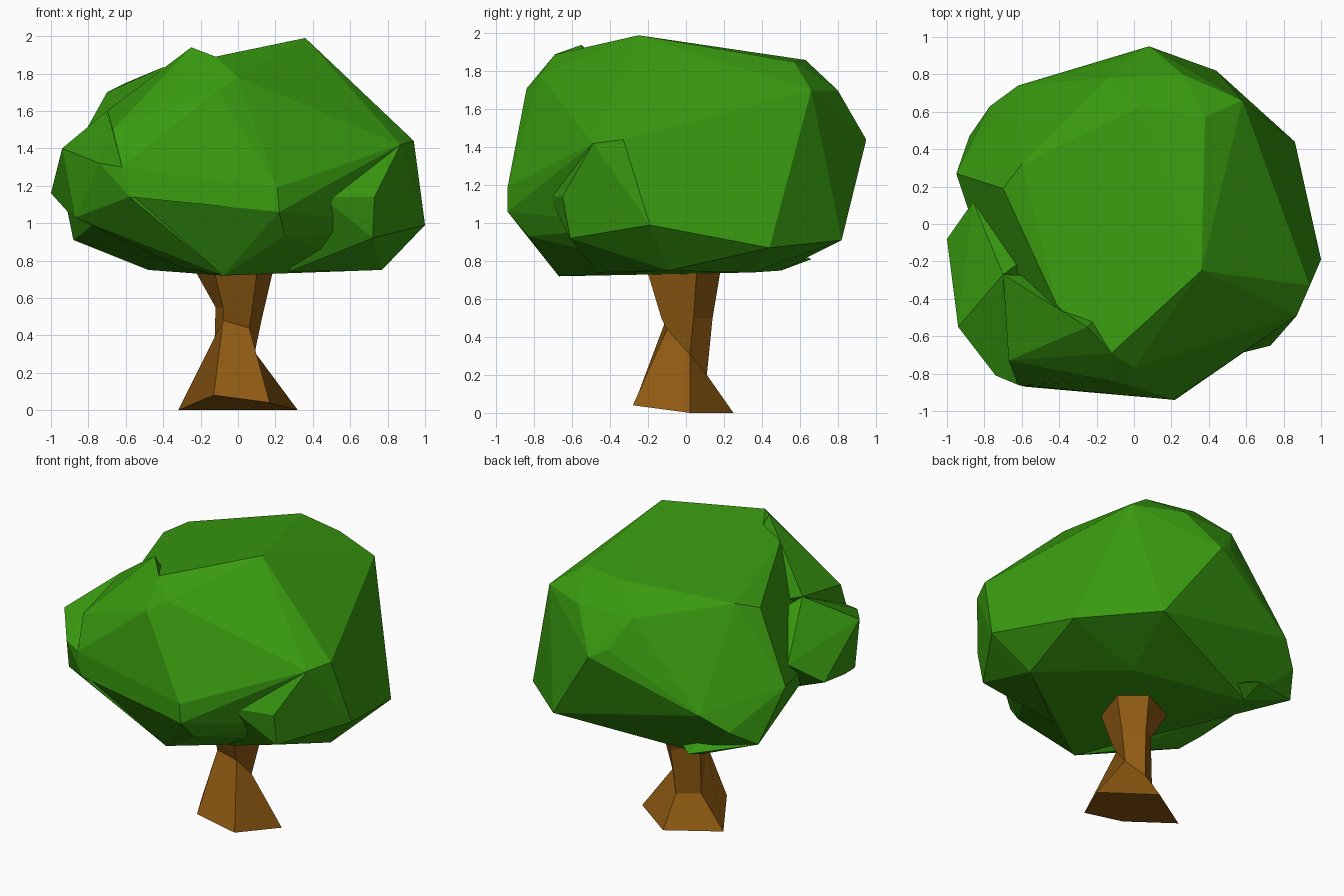
import bpy, bmesh, math
from mathutils import Vector

default_cube = bpy.data.objects.get("Cube")
if default_cube:
    bpy.data.objects.remove(default_cube, do_unlink=True)


def make_material(name, colour):
    material = bpy.data.materials.new(name)
    material.use_nodes = True
    material.diffuse_color = colour
    shader = material.node_tree.nodes["Principled BSDF"]
    shader.inputs["Base Color"].default_value = colour
    shader.inputs["Roughness"].default_value = 0.9
    return material


def finish_object(name, mesh_builder, material):
    bmesh.ops.recalc_face_normals(mesh_builder, faces=mesh_builder.faces)
    mesh = bpy.data.meshes.new(name)
    mesh_builder.to_mesh(mesh)
    mesh_builder.free()
    mesh.materials.append(material)
    model_part = bpy.data.objects.new(name, mesh)
    bpy.context.collection.objects.link(model_part)
    return model_part


def faceted_lobe(name, corners, material):
    """Wrap a few corner points in a chunky faceted shell."""
    builder = bmesh.new()
    for corner in corners:
        builder.verts.new(corner)
    hull = bmesh.ops.convex_hull(builder, input=builder.verts)
    unused = {item for key in ("geom_interior", "geom_unused") for item in hull[key]
              if isinstance(item, bmesh.types.BMVert) and item.is_valid}
    bmesh.ops.delete(builder, geom=list(unused), context="VERTS")
    # Merge nearly coplanar triangles into broad facets
    bmesh.ops.dissolve_limit(builder, angle_limit=math.radians(4),
                             verts=builder.verts, edges=builder.edges)
    return finish_object(name, builder, material)


def lofted_trunk(name, rings, material):
    """Bridge matching rings of corners and cap both ends."""
    builder = bmesh.new()
    loops = [[builder.verts.new(Vector(corner)) for corner in ring] for ring in rings]
    sides = len(loops[0])
    for lower, upper in zip(loops, loops[1:]):
        for side in range(sides):
            following = (side + 1) % sides
            builder.faces.new((lower[side], lower[following], upper[following], upper[side]))
    builder.faces.new(reversed(loops[0]))
    builder.faces.new(loops[-1])
    return finish_object(name, builder, material)


leaf_green = make_material("leaf green", (0.04, 0.325, 0.005, 1))
bark_brown = make_material("bark brown", (0.27, 0.1, 0.006, 1))

# Trunk: flared foot, narrow waist, widening under the leaves
foot = [(.32, .02, 0), (0, .25, 0), (-.32, .05, 0), (-.13, -.26, .08), (.17, -.28, .04)]
waist = [(.09, .02, .31), (0, .11, .2), (-.13, .02, .2), (-.08, -.11, .48), (.06, -.1, .44)]
collar = [(.13, .04, .5), (.02, .14, .5), (-.12, .02, .55), (-.08, -.13, .55), (.07, -.13, .5)]
neck = [(.2, .06, .8), (.03, .19, .8), (-.26, .05, .8), (-.14, -.22, .8), (.11, -.22, .8)]
lofted_trunk("trunk", [foot, waist, collar, neck], bark_brown)

# Main mass of leaves
top_corners = [(.36, -.25, 1.99), (.38, .57, 1.85), (.58, .66, 1.7),
               (.04, .63, 1.86), (.26, .8, 1.7), (-.14, .78, 1.7),
               (-.6, .32, 1.75), (-.7, .19, 1.7), (-.41, -.44, 1.83),
               (-.12, -.69, 1.89), (0, -.77, 1.78)]
side_corners = [(.94, -.33, 1.44), (.87, -.49, 1.42), (.21, -.94, 1.19),
                (.22, -.94, 1.06), (1, -.19, .99), (.86, .44, .87),
                (.08, .95, 1.44), (-.03, .9, 1.5), (-.95, .27, 1.25),
                (-.62, .74, 1.14), (-.77, .63, 1.02), (-.58, -.85, 1.14)]
under_corners = [(.77, -.09, .75), (-.08, -.67, .72), (.3, .35, .74),
                 (-.48, .5, .75), (.44, .82, .91), (.25, -.83, .93),
                 (-.88, .47, .91)]
faceted_lobe("main_leaves", top_corners + side_corners + under_corners, leaf_green)

# Front lobe with its small raised peak
faceted_lobe("front_leaves", [
    (-.25, -.55, 1.94), (-.12, -.69, 1.89), (-.11, -.84, 1.71),
    (0, -.77, 1.78), (.21, -.94, 1.19), (.22, -.94, 1.06),
    (-.67, -.73, 1.5), (-.62, -.86, 1.3), (-.58, -.87, 1.14),
    (-.7, -.27, 1.6), (0, -.3, 1.3)], leaf_green)

# Side lobe bulging out beyond the main mass
faceted_lobe("side_leaves", [
    (-.94, -.55, 1.4), (-.74, -.81, 1.32), (-.7, -.27, 1.6),
    (-.86, .12, 1.32), (-1, -.08, 1.16), (-.91, -.43, 1.06),
    (-.87, -.6, 1.03), (-.3, -.5, .76), (-.2, .1, 1.2),
    (-.62, -.86, 1.3), (-.58, -.87, 1.14), (-.08, -.67, .72)], leaf_green)

# Low lobe tucked under the front corner
faceted_lobe("lower_leaves", [
    (.45, -.72, 1.14), (.73, -.65, 1.14), (.72, -.61, .92),
    (.27, -.47, .74), (.77, -.09, .75), (1, -.19, .99),
    (.87, -.49, 1.42), (.4, -.2, 1.1)], leaf_green)

# Small lobe peeking out below the back
faceted_lobe("back_leaves", [
    (-.48, .66, .81), (-.88, .47, .91), (-.48, .5, .75),
    (-.3, .5, .8), (-.5, .3, 1)], leaf_green)
